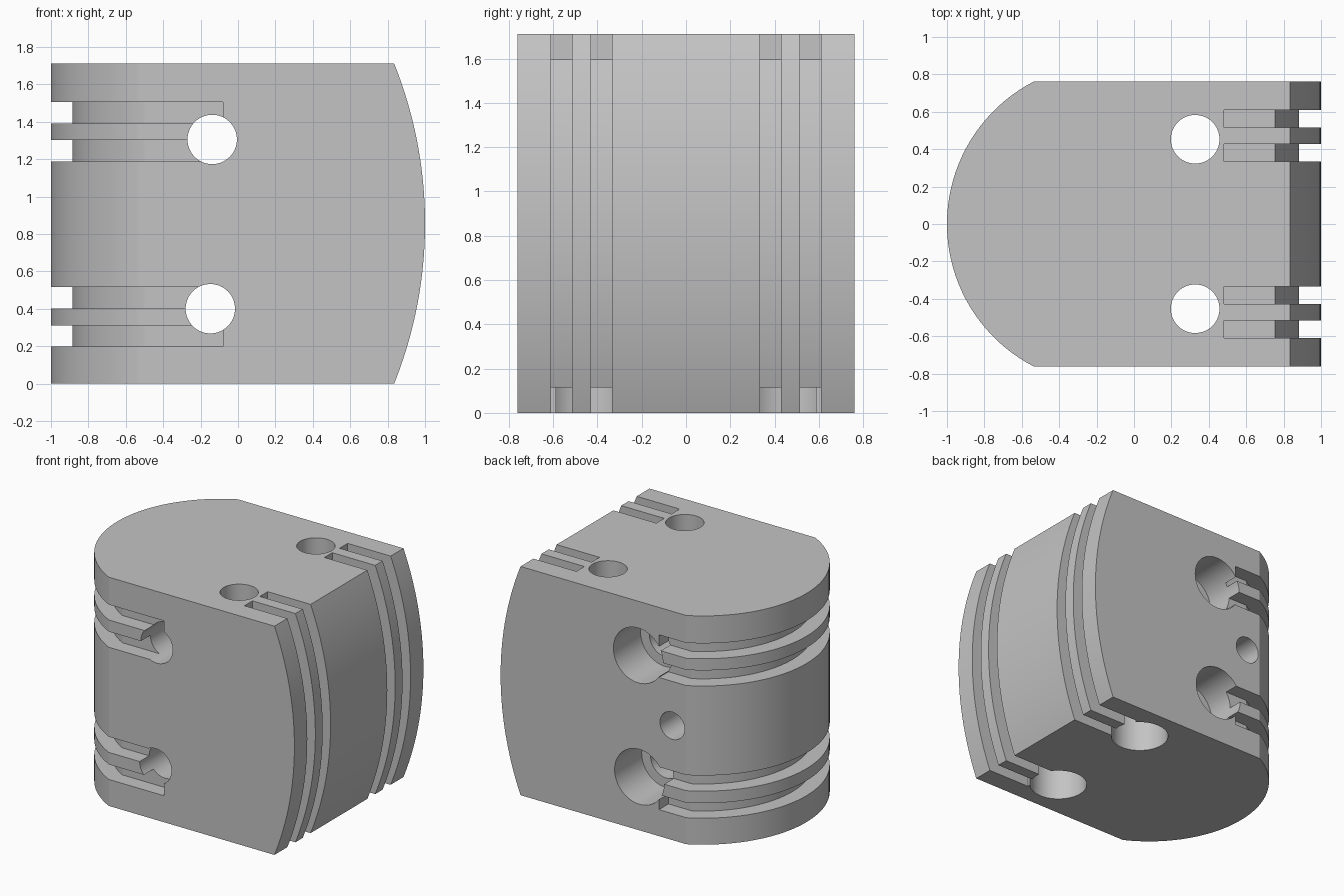
import bpy, bmesh
from math import sin, cos, pi, asin
from mathutils import Vector

HALF_Y, HEIGHT = 0.762, 1.71
MID = HEIGHT / 2

cube = bpy.data.objects.get("Cube")
if cube:
    bpy.data.objects.remove(cube, do_unlink=True)

grey = bpy.data.materials.new("plain_grey")
grey.use_nodes = True
grey.diffuse_color = (0.55, 0.55, 0.55, 1)
grey.node_tree.nodes["Principled BSDF"].inputs["Base Color"].default_value = (0.55, 0.55, 0.55, 1)


def prism(name, outline, axis, low, high):
    """Extrude a 2D outline along an axis: z outlines are (x, y), y outlines are (x, z)."""
    bm = bmesh.new()
    place = (lambda a, b: (a, b, low)) if axis == "z" else (lambda a, b: (a, low, b))
    face = bm.faces.new([bm.verts.new(place(a, b)) for a, b in outline])
    push = Vector((0, 0, high - low)) if axis == "z" else Vector((0, high - low, 0))
    grown = bmesh.ops.extrude_face_region(bm, geom=[face])["geom"]
    bmesh.ops.translate(bm, vec=push, verts=[v for v in grown if isinstance(v, bmesh.types.BMVert)])
    bmesh.ops.recalc_face_normals(bm, faces=bm.faces)
    mesh = bpy.data.meshes.new(name)
    bm.to_mesh(mesh)
    bm.free()
    mesh.materials.append(grey)
    obj = bpy.data.objects.new(name, mesh)
    bpy.context.collection.objects.link(obj)
    return obj


def circle(a, b, r, n=64):
    return [(a + r * cos(2 * pi * i / n), b + r * sin(2 * pi * i / n)) for i in range(n)]


def bow(tip, radius, half, side, middle=0, n=40):
    """Arc bulging to x = tip on the given side, from -half to +half around middle."""
    reach = asin(half / radius)
    angles = [reach * (2 * i / n - 1) for i in range(n + 1)]
    return [(tip - side * radius * (1 - cos(t)), middle + radius * sin(t)) for t in angles]


def apply_boolean(target, tool, operation):
    mod = target.modifiers.new("cut", "BOOLEAN")
    mod.operation, mod.object, mod.solver = operation, tool, "EXACT"
    graph = bpy.context.evaluated_depsgraph_get()
    mesh = bpy.data.meshes.new_from_object(target.evaluated_get(graph))
    target.modifiers.clear()
    target.data = mesh
    bpy.data.objects.remove(tool, do_unlink=True)


# Block: rounded in plan on the left end, bowed in elevation on the right end
plan = bow(-1, 0.857, HALF_Y, -1) + [(1.2, HALF_Y), (1.2, -HALF_Y)]
block = prism("pulley_block", plan, "z", 0, HEIGHT)
side = bow(1, 2.3, MID, 1, MID)
side = [(-1.2, -0.0), *side, (-1.2, HEIGHT)]
apply_boolean(block, prism("side_shape", side, "y", -1, 1), "INTERSECT")

# Cord grooves around the rounded end, running onto the front and back faces
inner = bow(-0.885, 0.742, 0.65, -1)
wrap = [(-0.08, -1), (-0.08, -0.65), *inner, (-0.31, 0.65), (-0.31, 1), (-1.3, 1), (-1.3, -1)]
for low, high in ((0.198, 0.31), (0.4, 0.517), (1.186, 1.303), (1.39, 1.505)):
    apply_boolean(block, prism("groove", wrap, "z", low, high), "DIFFERENCE")

# Cord grooves around the bowed end, running onto the top and bottom faces
inner = bow(0.883, 2.19, MID - 0.115, 1, MID)
wrap = [(0.48, -0.3), (0.48, 0.115), *inner, (0.48, HEIGHT - 0.115), (0.48, 2), (1.3, 2), (1.3, -0.3)]
for low, high in ((0.335, 0.428), (0.515, 0.61)):
    for a, b in ((low, high), (-high, -low)):
        apply_boolean(block, prism("groove", wrap, "y", a, b), "DIFFERENCE")

# Front-to-back bores, widened from the back
for x, z in ((-0.148, 0.4), (-0.138, 1.305)):
    apply_boolean(block, prism("bore", circle(x, z, 0.132), "y", -1, 1), "DIFFERENCE")
    apply_boolean(block, prism("wide_bore", circle(x, z, 0.205), "y", HALF_Y - 0.32, 1), "DIFFERENCE")

# Vertical bores, widened from below
for y in (-0.453, 0.453):
    apply_boolean(block, prism("bore", circle(0.327, y, 0.13), "z", -1, 2), "DIFFERENCE")
    apply_boolean(block, prism("wide_bore", circle(0.327, y, 0.203), "z", -1, 0.32), "DIFFERENCE")

# Small blind hole in the back
apply_boolean(block, prism("blind_hole", circle(-0.42, MID, 0.102), "y", 0.2, 1), "DIFFERENCE")

# Smooth the curves, keep the edges crisp
bpy.ops.object.select_all(action="DESELECT")
block.select_set(True)
bpy.context.view_layer.objects.active = block
bpy.ops.object.shade_smooth_by_angle(angle=pi / 9)
